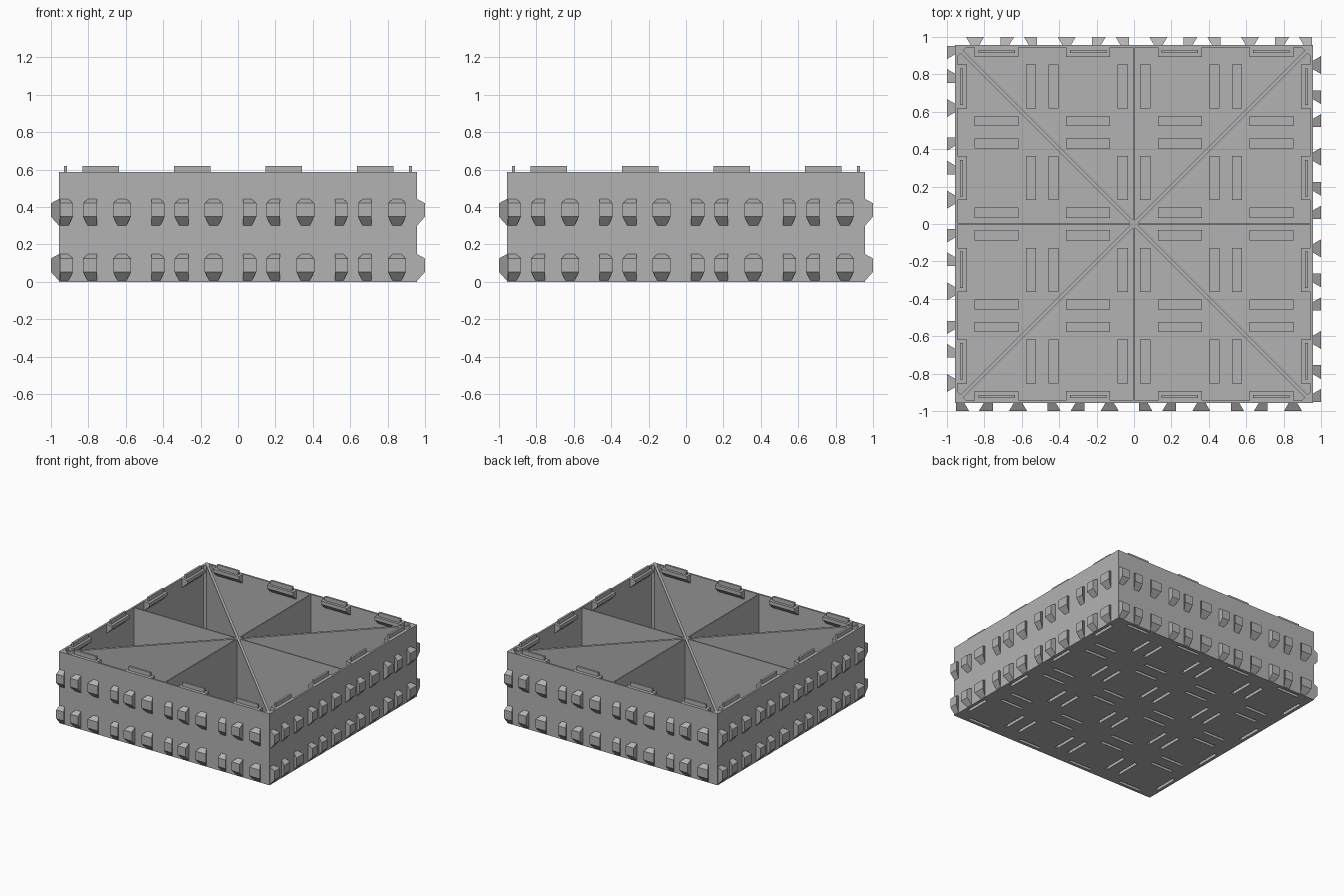
import bpy, bmesh, math
from mathutils import Matrix, Vector

if "Cube" in bpy.data.objects:
    bpy.data.objects.remove(bpy.data.objects["Cube"], do_unlink=True)

grey = bpy.data.materials.new("plain grey")
colour = (0.45, 0.45, 0.45, 1)
grey.diffuse_color = colour
grey.use_nodes = True
grey.node_tree.nodes["Principled BSDF"].inputs["Base Color"].default_value = colour

HALF, INNER = 0.958, 0.943      # outer and inner wall faces
TOP, FLOOR = 0.588, 0.02        # rim height and floor thickness
PITCH, INSET = 0.49, 0.06       # grid cell and slot offset from cell edges
CELLS = [PITCH * (i - 1.5) for i in range(4)]
TURNS = [Matrix.Rotation(math.pi / 2 * i, 4, "Z") for i in range(4)]


def hull(bm, points, turn=Matrix.Identity(4)):
    """Add a convex solid around the points."""
    verts = [bm.verts.new(turn @ Vector(p)) for p in points]
    bmesh.ops.convex_hull(bm, input=verts)


def box(bm, x, y, z, turn=Matrix.Identity(4)):
    hull(bm, [(a, b, c) for a in x for b in y for c in z], turn)


def span(centre, size):
    return (centre - size / 2, centre + size / 2)


def finish(name, bm):
    bmesh.ops.dissolve_limit(bm, angle_limit=0.01, verts=bm.verts, edges=bm.edges)
    bmesh.ops.recalc_face_normals(bm, faces=bm.faces)
    mesh = bpy.data.meshes.new(name)
    bm.to_mesh(mesh)
    bm.free()
    mesh.materials.append(grey)
    obj = bpy.data.objects.new(name, mesh)
    bpy.context.scene.collection.objects.link(obj)
    return obj


def cut(obj, *cutters):
    for cutter in cutters:
        mod = obj.modifiers.new("cut", "BOOLEAN")
        mod.operation, mod.solver, mod.object = "DIFFERENCE", "EXACT", cutter
    graph = bpy.context.evaluated_depsgraph_get()
    mesh = bpy.data.meshes.new_from_object(obj.evaluated_get(graph))
    obj.modifiers.clear()
    obj.data = mesh


def slot_grid(name, length, width, z):
    """Rows of bars along the edges of every grid cell, in both directions."""
    bm = bmesh.new()
    lines = [c + s * (PITCH / 2 - INSET) for c in CELLS for s in (-1, 1)]
    for turn in TURNS[:2]:
        for line in lines:
            for c in CELLS:
                box(bm, span(c, length), span(line, width), z, turn)
    return finish(name, bm)


# Open tray with slots in the underside, capped by raised pockets inside
bm = bmesh.new()
box(bm, (-HALF, HALF), (-HALF, HALF), (0, TOP))
tray = finish("tray", bm)
bm = bmesh.new()
box(bm, (-INNER, INNER), (-INNER, INNER), (FLOOR, 1))
cavity = finish("cavity_cutter", bm)
slots = slot_grid("slot_cutter", 0.205, 0.026, (-0.05, 0.038))
pockets = slot_grid("slot_pockets", 0.235, 0.054, (FLOOR, 0.05))
cut(tray, cavity, slots)
cut(pockets, slots)
for helper in (cavity, slots):
    bpy.data.objects.remove(helper, do_unlink=True)

# Straight and diagonal dividers
bm = bmesh.new()
for turn in TURNS[:2]:
    box(bm, (-INNER, INNER), span(0, 0.01), (FLOOR, TOP - 0.001), turn)
finish("straight_dividers", bm)
bm = bmesh.new()
reach = INNER * math.sqrt(2) - 0.01
for turn in TURNS[:2]:
    box(bm, (-reach, reach), span(0, 0.02), (FLOOR, TOP - 0.002),
        Matrix.Rotation(math.pi / 4, 4, "Z") @ turn)
finish("diagonal_dividers", bm)

# Corner posts inside the walls
bm = bmesh.new()
for turn in TURNS:
    hull(bm, [(x, y, z) for z in (FLOOR, TOP - 0.001)
              for x, y in ((INNER, INNER), (INNER - 0.045, INNER), (INNER, INNER - 0.045))], turn)
finish("corner_posts", bm)

# Rim ledges, sloped underneath, each carrying an upright clip
ledges, clips = bmesh.new(), bmesh.new()
for turn in TURNS:
    for c in CELLS:
        hull(ledges, [(x, y, z) for x in span(c, 0.235)
                      for y, z in ((INNER + 0.004, TOP - 0.001), (0.893, TOP - 0.001),
                                   (0.893, TOP - 0.03), (INNER + 0.004, TOP - 0.08))], turn)
        box(clips, span(c, 0.195), span(0.922, 0.017), (TOP - 0.01, 0.62), turn)
finish("rim_ledges", ledges)
finish("rim_clips", clips)

# Dovetail teeth: tip left, tip right, base left, base right, from the cell centre
TEETH = [(-0.217, -0.147, -0.217, -0.172),
         (-0.094, -0.020, -0.068, -0.020),
         (0.067, 0.163, 0.092, 0.138)]
bm = bmesh.new()
for turn in TURNS:
    for c in CELLS:
        for low in (0.005, 0.3):
            for tl, tr, bl, br in TEETH:
                tip = [(c + x, -1, low + z) for x in (tl, tr) for z in (0.048, 0.12)]
                base = [(c + x, -HALF + 0.001, low + z) for x in (bl, br) for z in (0, 0.143)]
                hull(bm, tip + base, turn)
finish("dovetail_teeth", bm)
